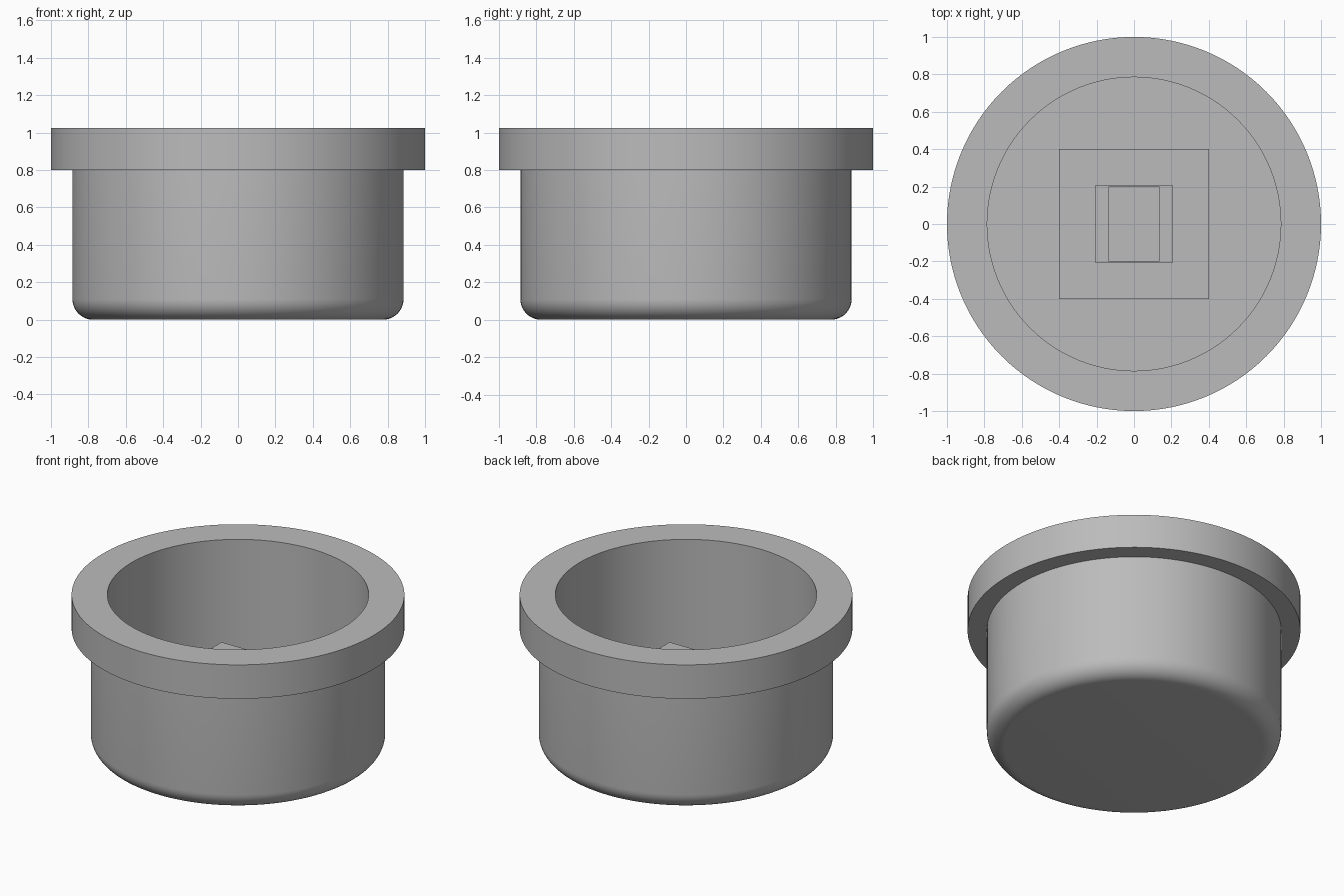
import bpy, bmesh, math

if "Cube" in bpy.data.objects:
    bpy.data.objects.remove(bpy.data.objects["Cube"])

grey = bpy.data.materials.new("mid_grey")
grey.diffuse_color = (0.5, 0.5, 0.5, 1)
grey.use_nodes = True
grey.node_tree.nodes["Principled BSDF"].inputs["Base Color"].default_value = grey.diffuse_color


def finish(name, bm):
    bmesh.ops.recalc_face_normals(bm, faces=bm.faces[:])
    mesh = bpy.data.meshes.new(name)
    bm.to_mesh(mesh)
    bm.free()
    mesh.materials.append(grey)
    obj = bpy.data.objects.new(name, mesh)
    bpy.context.collection.objects.link(obj)
    return obj


def skin(bm, rings):
    """Join successive closed rings of points and cap both ends."""
    loops = [[bm.verts.new(p) for p in ring] for ring in rings]
    n = len(loops[0])
    for a, b in zip(loops, loops[1:]):
        for i in range(n):
            j = (i + 1) % n
            bm.faces.new((a[i], a[j], b[j], b[i]))
    bm.faces.new(loops[0])
    bm.faces.new(loops[-1])


def circle(r, z, n=128):
    return [(r * math.cos(2 * math.pi * i / n), r * math.sin(2 * math.pi * i / n), z)
            for i in range(n)]


def rect(hx, hy, z):
    return [(-hx, -hy, z), (hx, -hy, z), (hx, hy, z), (-hx, hy, z)]


# Cup: rounded base, straight wall, flanged rim and hollow inside
R, FILLET, STEPS = 0.885, 0.11, 10
profile = []
for i in range(STEPS + 1):
    t = math.pi / 2 * i / STEPS
    profile.append((R - FILLET + FILLET * math.sin(t), FILLET - FILLET * math.cos(t)))
profile += [(R, 0.8), (1.0, 0.8), (1.0, 1.025), (0.785, 1.025), (0.785, 0.1)]
bm = bmesh.new()
skin(bm, [circle(r, z) for r, z in profile])
cup = finish("flanged_cup", bm)
bpy.context.view_layer.objects.active = cup
cup.select_set(True)
bpy.ops.object.shade_smooth_by_angle(angle=math.radians(30))

# Square socket on the cup floor with a stepped pocket
bm = bmesh.new()
skin(bm, [rect(0.4, 0.4, 0.09), rect(0.4, 0.4, 0.45),
          rect(0.205, 0.205, 0.45), rect(0.205, 0.205, 0.25),
          rect(0.137, 0.197, 0.25), rect(0.137, 0.197, 0.12)])
finish("square_socket", bm)
